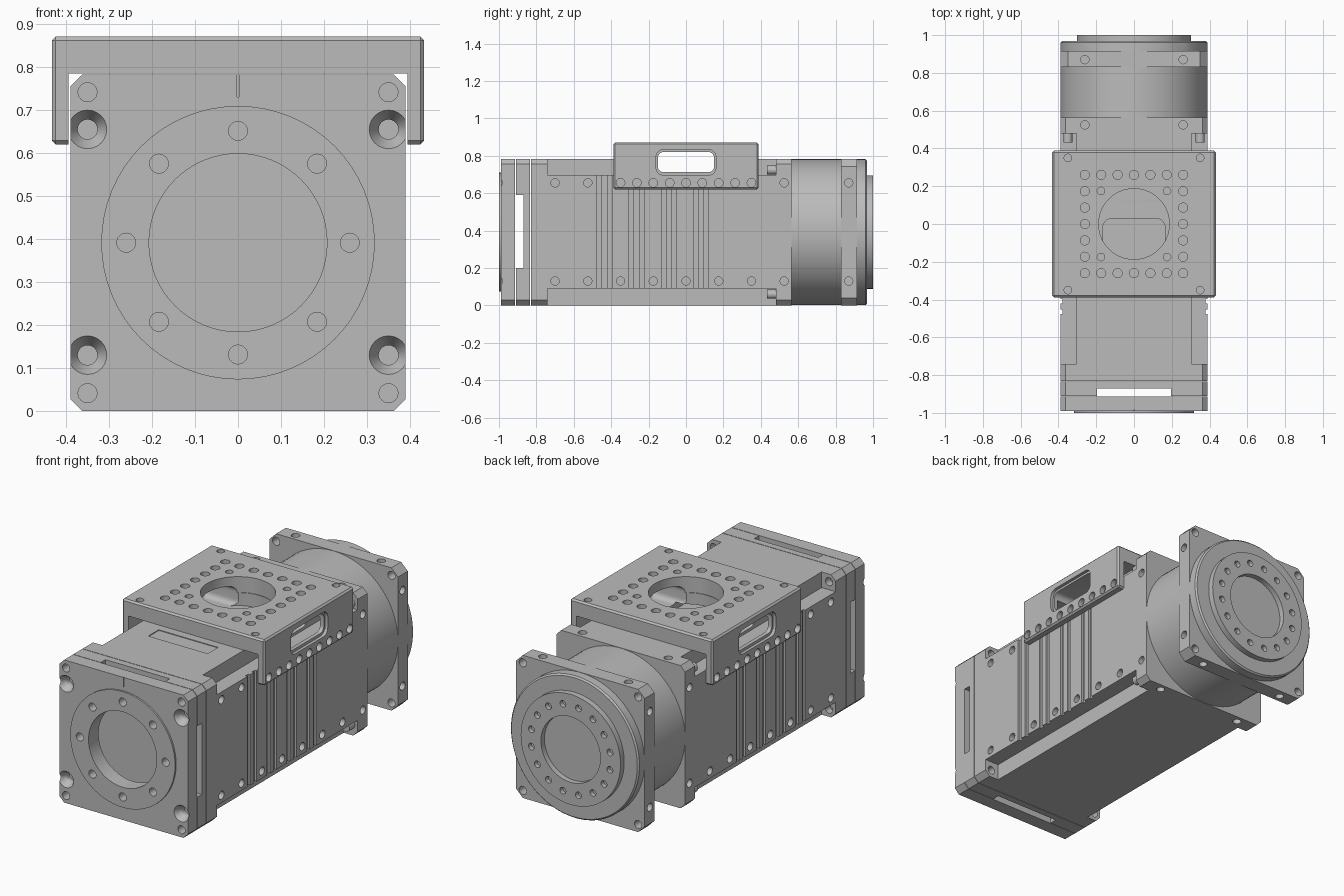
import bpy
import bmesh
import math
from mathutils import Matrix, Vector

if "Cube" in bpy.data.objects:
    bpy.data.objects.remove(bpy.data.objects["Cube"], do_unlink=True)

grey = bpy.data.materials.new("machined_grey")
grey.use_nodes = True
tone = (0.5, 0.5, 0.5, 1)
grey.diffuse_color = tone
grey.node_tree.nodes["Principled BSDF"].inputs["Base Color"].default_value = tone

H = 0.783            # body height
C = H / 2            # axis height
W = 0.39             # half width
SIDES = (-1, 1)
ROWS = (0.13, 0.655)  # side screw heights
CORNERS = [(sx * 0.35, C + sz * 0.35) for sx in SIDES for sz in SIDES]


def box(bm, lo, hi, axis=None, r=0.0, seg=1):
    """Box between two corners; edges along axis are chamfered or rounded."""
    lo, hi = Vector(lo), Vector(hi)
    m = Matrix.Translation((lo + hi) / 2) @ Matrix.Diagonal((*(hi - lo), 1))
    vs = bmesh.ops.create_cube(bm, size=1, matrix=m)["verts"]
    if r:
        edges = {e for v in vs for e in v.link_edges}
        if axis is not None:
            edges = {e for e in edges
                     if abs((e.verts[0].co - e.verts[1].co).normalized()[axis]) > 0.9}
        bmesh.ops.bevel(bm, geom=list(edges), offset=r, segments=seg,
                        profile=0.5, affect="EDGES")


def rod(bm, start, axis, length, r, r2=None, n=24):
    """Cylinder or cone from a start point along an axis (length may be negative)."""
    d = Vector((0, 0, 0))
    d[axis] = length
    turn = d.to_track_quat("Z", "Y").to_matrix().to_4x4()
    m = Matrix.Translation(Vector(start) + d / 2) @ turn
    bmesh.ops.create_cone(bm, cap_ends=True, segments=n, radius1=r,
                          radius2=r if r2 is None else r2,
                          depth=abs(length), matrix=m)


def part(name, build):
    bm = bmesh.new()
    build(bm)
    bmesh.ops.recalc_face_normals(bm, faces=bm.faces)
    me = bpy.data.meshes.new(name)
    bm.to_mesh(me)
    bm.free()
    me.materials.append(grey)
    ob = bpy.data.objects.new(name, me)
    bpy.context.collection.objects.link(ob)
    return ob


def cut(objects, build):
    """Subtract one set of cutters from the objects, then drop the cutter."""
    tool = part("cutter", build)
    for ob in objects:
        mod = ob.modifiers.new("cut", "BOOLEAN")
        mod.operation, mod.solver, mod.object = "DIFFERENCE", "EXACT", tool
        mod.use_self = True
        dg = bpy.context.evaluated_depsgraph_get()
        me = bpy.data.meshes.new_from_object(ob.evaluated_get(dg))
        ob.modifiers.clear()
        ob.data = me
    bpy.data.objects.remove(tool, do_unlink=True)


def plate(name, y0, y1, chamfer):
    return part(name, lambda bm: box(bm, (-W, y0, 0), (W, y1, H), 1, chamfer))


def ring(bm, y, length, radius, count, r, offset=0.0):
    for i in range(count):
        a = math.tau * (i + offset) / count
        rod(bm, (radius * math.cos(a), y, C + radius * math.sin(a)), 1, length, r)


# Solid parts
front_boss = part("front_boss", lambda bm: rod(bm, (0, -1, C), 1, 0.015, 0.318, n=64))
front_flange = plate("front_flange", -0.99, -0.913, 0.028)
front_spacer = plate("front_spacer", -0.91, -0.833, 0.028)
body = plate("body", -0.83, 0.565, 0.028)
rear_flange = plate("rear_flange", 0.83, 0.915, 0.04)
rear_neck = part("rear_neck", lambda bm: rod(bm, (0, 0.56, C), 1, 0.28, W, n=96))
rear_boss = part("rear_boss", lambda bm: rod(bm, (0, 0.955, C), 1, 0.045, 0.303, n=64))


def rear_disc_shape(bm):
    rod(bm, (0, 0.91, C), 1, 0.05, W, n=96)
    rod(bm, (0, 0.96, C), 1, 0.008, W, 0.382, n=96)


rear_disc = part("rear_disc", rear_disc_shape)


# Front flange: bore, screw ring, corner holes and countersinks
def front_holes(bm):
    rod(bm, (0, -1.1, C), 1, 0.22, 0.207, n=64)
    ring(bm, -1.1, 0.16, 0.26, 8, 0.022)
    for x, z in CORNERS:
        rod(bm, (x, -1.1, z), 1, 0.16, 0.022)
    for x in (-0.35, 0.35):
        for z in ROWS:
            rod(bm, (x, -0.992, z), 1, 0.04, 0.046, 0.023)
            rod(bm, (x, -0.96, z), 1, 0.03, 0.023)
    box(bm, (-0.002, -1.1, 0.73), (0.002, -0.984, 0.8))


cut([front_flange, front_boss], front_holes)


# Crossing cable slots through the spacer
def slots(bm):
    box(bm, (-1, -0.95, 0.2), (1, -0.87, 0.59))
    box(bm, (-0.195, -0.95, -1), (0.195, -0.87, 1))


cut([front_spacer], slots)


# Body: corner channels, cooling grooves, screws and the pocket under the carriage
def body_cuts(bm):
    for s in SIDES:
        for z0, z1 in ((-0.1, 0.09), (0.697, 0.9)):
            box(bm, (min(s * 0.305, s * 0.5), -0.74, z0), (max(s * 0.305, s * 0.5), 0.48, z1))
        for k in range(4):
            for y in (-0.464, -0.408):
                yc = y + k * 0.172
                box(bm, (s * 0.389 - 0.011, yc - 0.012, 0.05), (s * 0.389 + 0.011, yc + 0.012, 0.75))
        for z in ROWS:
            for k in range(8):
                rod(bm, (s * 0.42, -0.7 + k * 0.175, z), 0, -s * 0.07, 0.022)
        for x in (-0.26, 0.26):
            rod(bm, (x, 0.525, C + s * 0.42), 2, -s * 0.07, 0.022)
    for x, z in CORNERS:
        rod(bm, (x, -0.72, z), 1, -0.06, 0.022)
    box(bm, (-1, -0.155, 0.712), (1, 0.155, 0.9), 0, 0.03, 5)
    rod(bm, (0, 0, 0.712), 2, 0.2, 0.187, n=64)
    box(bm, (-0.165, -0.3, 0.68), (0.165, 0.03, 0.72), 2, 0.05, 5)
    box(bm, (-0.18, -0.52, 0.779), (0.18, -0.43, 0.8))


cut([body], body_cuts)


# Rear flange and output face holes
def flange_holes(bm):
    for x, z in CORNERS:
        rod(bm, (x, 0.8, z), 1, 0.2, 0.022)
    for s in SIDES:
        for x in (-0.26, 0.26):
            rod(bm, (x, 0.87, C + s * 0.42), 2, -s * 0.07, 0.022)
        for z in ROWS:
            rod(bm, (s * 0.42, 0.87, z), 0, -s * 0.07, 0.022)


cut([rear_flange], flange_holes)


def output_holes(bm):
    rod(bm, (0, 0.97, C), 1, 0.1, 0.18, n=64)
    ring(bm, 0.975, 0.1, 0.243, 16, 0.018, 0.5)


cut([rear_boss, rear_disc], output_holes)

# Carriage saddle riding over the body
carriage = part("carriage", lambda bm: box(bm, (-0.433, -0.388, 0.62), (0.433, 0.388, 0.871), None, 0.009))


def carriage_cuts(bm):
    box(bm, (-0.394, -1, 0.5), (0.394, 1, 0.785))
    box(bm, (-1, -0.15, 0.712), (1, 0.15, 0.82), 0, 0.03, 5)
    rod(bm, (0, 0, 0.7), 2, 0.3, 0.187, n=64)
    grid = [k * 0.0867 for k in range(-3, 4)]
    for x in grid:
        for y in grid:
            if max(abs(x), abs(y)) > 0.25:
                rod(bm, (x, y, 0.9), 2, -0.065, 0.024)
    for sx in SIDES:
        for sy in SIDES:
            rod(bm, (sx * 0.175, sy * 0.175, 0.9), 2, -0.065, 0.02)
            rod(bm, (sx * 0.35, sy * 0.35, 0.9), 2, -0.065, 0.02)
    for s in SIDES:
        box(bm, (s * 0.43 - 0.014, -0.16, 0.697), (s * 0.43 + 0.014, 0.16, 0.832), 0, 0.038, 5)
        for k in range(-4, 5):
            rod(bm, (s * 0.45, k * 0.0875, 0.655), 0, -s * 0.045, 0.023)


cut([carriage], carriage_cuts)


# Stop pins at the rear end of each channel
def pins(bm):
    for x, z in CORNERS:
        rod(bm, (x, 0.432, z - math.copysign(0.018, z - C)), 1, 0.06, 0.024)


stop_pins = part("stop_pins", pins)

# Smooth round walls, keep machined edges crisp
bpy.ops.object.select_all(action="DESELECT")
for ob in (front_boss, front_flange, front_spacer, body, rear_flange, rear_neck,
           rear_disc, rear_boss, carriage, stop_pins):
    ob.select_set(True)
    bpy.context.view_layer.objects.active = ob
bpy.ops.object.shade_smooth_by_angle(angle=math.radians(25))
